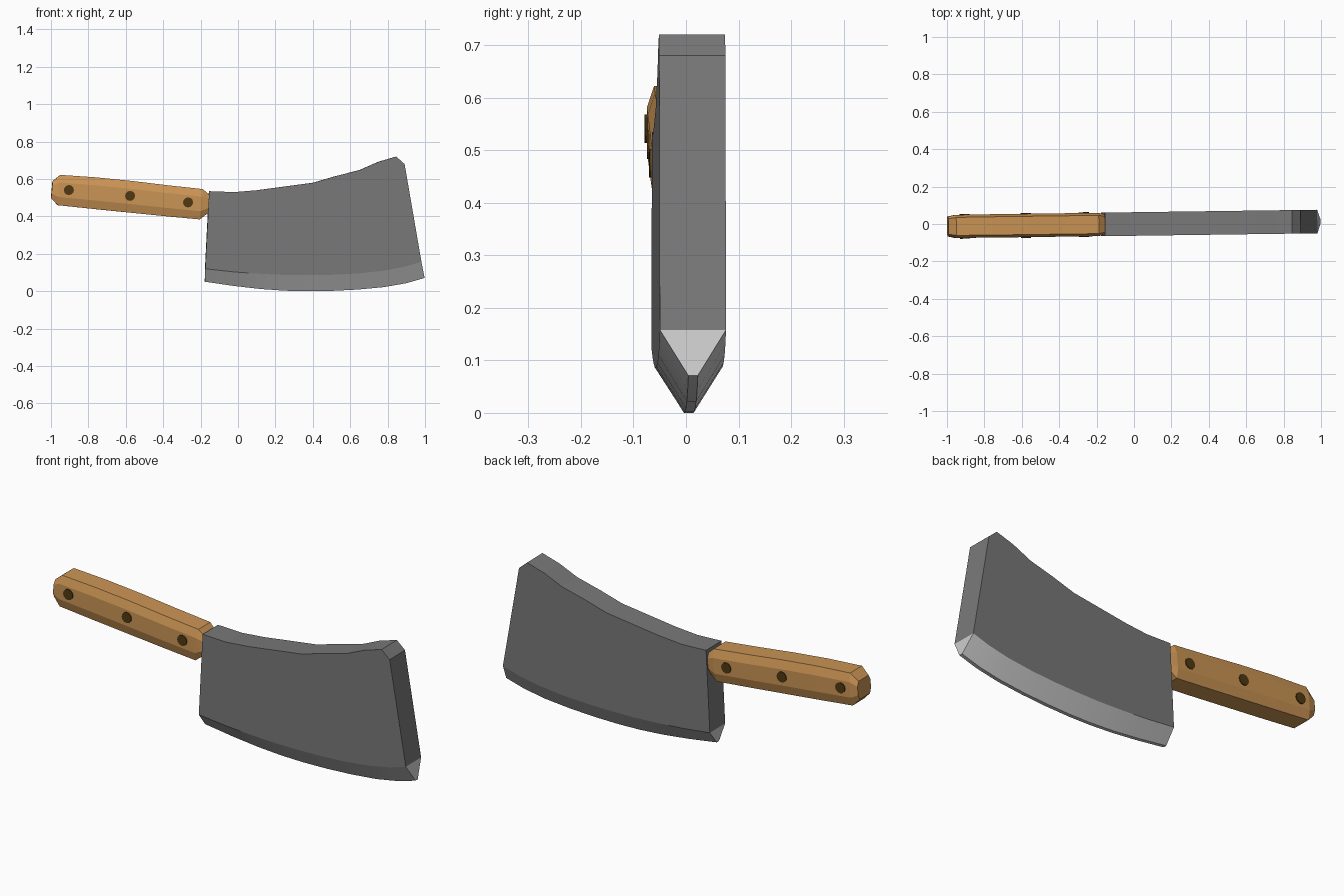
import bpy, bmesh, math

if "Cube" in bpy.data.objects:
    bpy.data.objects.remove(bpy.data.objects["Cube"])

YAW = 0.0135  # the whole cleaver is turned very slightly


def material(name, rgb):
    m = bpy.data.materials.new(name)
    m.diffuse_color = (*rgb, 1)
    m.use_nodes = True
    m.node_tree.nodes["Principled BSDF"].inputs["Base Color"].default_value = m.diffuse_color
    return m


STEEL = material("dark_steel", (0.19, 0.19, 0.19))
BRIGHT = material("bright_steel", (0.52, 0.52, 0.52))
WOOD = material("wood", (0.60, 0.30, 0.09))
BROWN = material("dark_brown", (0.08, 0.04, 0.006))


def finish(bm, name, mat, smooth=None):
    bmesh.ops.recalc_face_normals(bm, faces=bm.faces)
    me = bpy.data.meshes.new(name)
    bm.to_mesh(me)
    bm.free()
    me.materials.append(mat)
    ob = bpy.data.objects.new(name, me)
    bpy.context.collection.objects.link(ob)
    ob.rotation_euler.z = YAW
    if smooth:
        bpy.ops.object.select_all(action='DESELECT')
        ob.select_set(True)
        bpy.context.view_layer.objects.active = ob
        bpy.ops.object.shade_smooth_by_angle(angle=math.radians(smooth))
    return ob


def loft(rings, name, mat, smooth=None):
    """Join equal-length rings of points with quads and cap both ends."""
    bm = bmesh.new()
    vs = [[bm.verts.new(p) for p in ring] for ring in rings]
    for a, b in zip(vs, vs[1:]):
        for i in range(len(a)):
            j = (i + 1) % len(a)
            bm.faces.new((a[i], a[j], b[j], b[i]))
    bm.faces.new(vs[0])
    bm.faces.new(vs[-1])
    return finish(bm, name, mat, smooth)


# Profile curves in x, z
spine = [(-.155, .535), (-.02, .53), (.1, .54), (.25, .56), (.4, .58), (.52, .615),
         (.65, .648), (.75, .692), (.845, .72), (.89, .68)]
shoulder = [(-.176, .12), (-.02, .103), (.12, .093), (.25, .087), (.37, .086), (.5, .088),
            (.64, .095), (.78, .11), (.89, .131), (.98, .158)]
edge = [(-.178, .051), (-.02, .028), (.12, .012), (.25, .003), (.37, 0), (.5, .002),
        (.64, .009), (.78, .022), (.9, .043), (.998, .071)]
HALF, TIP = 0.063, 0.009


def band(upper, lower, half_up, half_low):
    return [[(u[0], -half_up, u[1]), (u[0], half_up, u[1]),
             (w[0], half_low, w[1]), (w[0], -half_low, w[1])]
            for u, w in zip(upper, lower)]


# Blade body and ground cutting edge
loft(band(spine, shoulder, HALF, HALF), "blade", STEEL)
loft(band(shoulder, edge, HALF, TIP), "cutting_edge", BRIGHT, 30)

# Handle: chamfered octagonal section, stations as (top, bottom, half thickness)
stations = [((-.992, .588), (-1.0, .498), .053),
            ((-.95, .622), (-.964, .46), .0615),
            ((-.76, .609), (-.774, .440), .0625),
            ((-.57, .590), (-.585, .421), .0625),
            ((-.38, .567), (-.396, .402), .0625),
            ((-.188, .546), (-.205, .384), .0625),
            ((-.154, .515), (-.158, .42), .054)]
section = [(-.78, 1), (.78, 1), (1, .75), (1, .27), (.78, 0), (-.78, 0), (-1, .27), (-1, .75)]
rings = [[(b[0] + (t[0] - b[0]) * f, y * h, b[1] + (t[1] - b[1]) * f) for y, f in section]
         for t, b, h in stations]
loft(rings, "handle", WOOD)

# Rivets through the handle, showing on both sides
for n, (x, z) in enumerate([(-.905, .541), (-.578, .51), (-.268, .475)], 1):
    disc = [(x + .027 * math.cos(a * math.tau / 12), z + .027 * math.sin(a * math.tau / 12))
            for a in range(12)]
    loft([[(px, y, pz) for px, pz in disc] for y in (-.0665, .0665)], f"rivet_{n}", BROWN)
